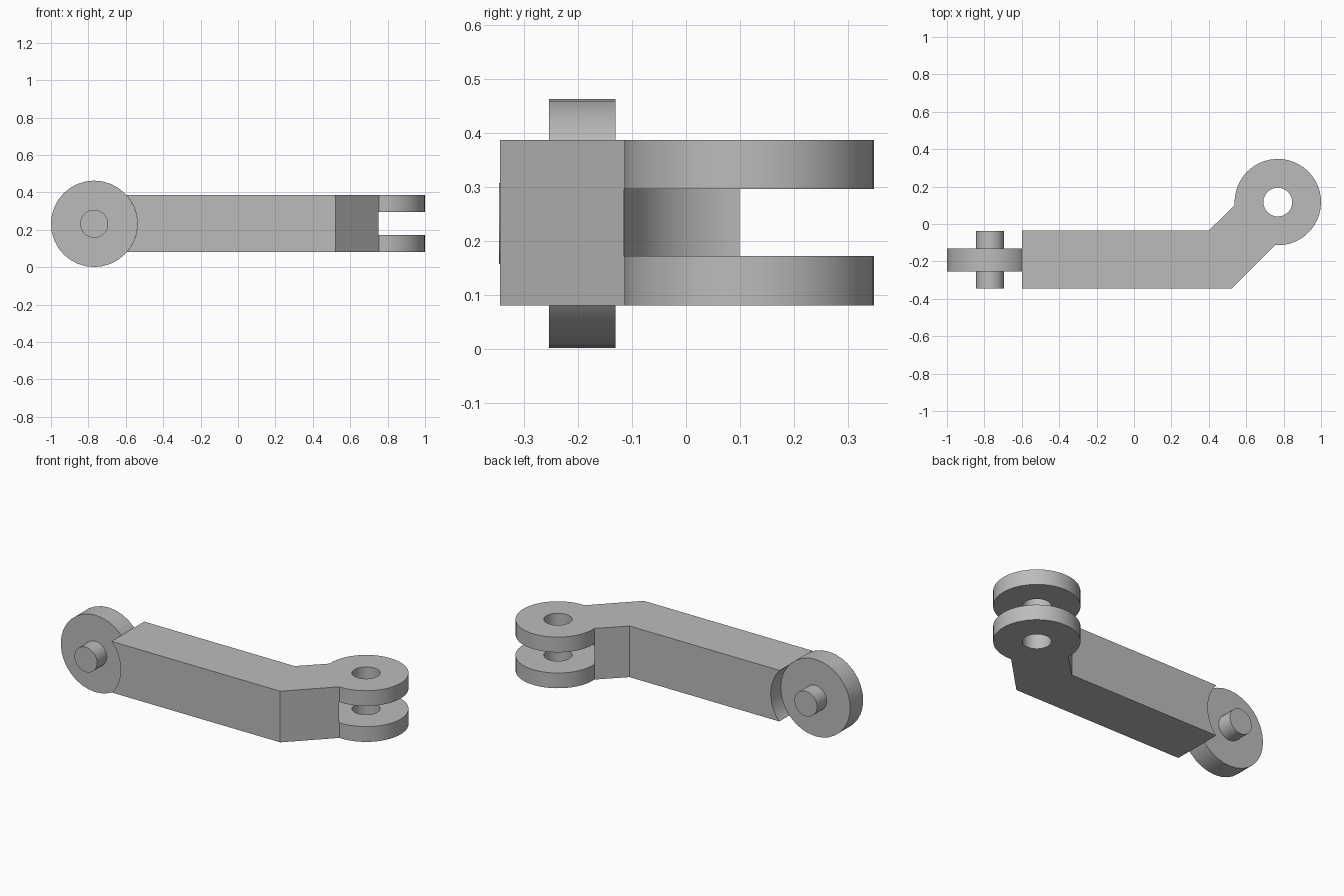
import bpy, bmesh, math
from mathutils import Vector

cube = bpy.data.objects.get("Cube")
if cube:
    bpy.data.objects.remove(cube, do_unlink=True)

# Single plain grey material
GREY = (0.5, 0.5, 0.5, 1)
grey = bpy.data.materials.new("plain grey")
grey.use_nodes = True
grey.diffuse_color = GREY
grey.node_tree.nodes["Principled BSDF"].inputs["Base Color"].default_value = GREY

R = 0.231                                # radius of both rounded ends
BOTTOM, TOP = 0.08, 0.387                # arm height range
MID = (BOTTOM + TOP) / 2
PIVOT = Vector((-0.769, -0.192, 0.232))  # disc end
EYE = Vector((0.769, 0.117, MID))        # fork end


def activate(obj):
    bpy.ops.object.select_all(action='DESELECT')
    obj.select_set(True)
    bpy.context.view_layer.objects.active = obj


def smooth(obj):
    activate(obj)
    bpy.ops.object.shade_smooth_by_angle(angle=math.radians(30))


def cylinder(name, center, radius, depth, along_y=False, sides=32):
    turn = (math.pi / 2, 0, 0) if along_y else (0, 0, 0)
    bpy.ops.mesh.primitive_cylinder_add(vertices=sides, radius=radius, depth=depth,
                                        location=center, rotation=turn)
    obj = bpy.context.object
    obj.name = name
    obj.data.materials.append(grey)
    return obj


def extrude_profile(name, points, z0, z1):
    bm = bmesh.new()
    face = bm.faces.new([bm.verts.new((x, y, z0)) for x, y in points])
    result = bmesh.ops.extrude_face_region(bm, geom=[face])
    verts = [v for v in result["geom"] if isinstance(v, bmesh.types.BMVert)]
    bmesh.ops.translate(bm, verts=verts, vec=(0, 0, z1 - z0))
    bmesh.ops.recalc_face_normals(bm, faces=bm.faces)
    mesh = bpy.data.meshes.new(name)
    bm.to_mesh(mesh)
    bm.free()
    obj = bpy.data.objects.new(name, mesh)
    bpy.context.collection.objects.link(obj)
    mesh.materials.append(grey)
    return obj


def cut(obj, cutter):
    cutter.hide_render = True
    mod = obj.modifiers.new("cut", 'BOOLEAN')
    mod.operation = 'DIFFERENCE'
    mod.solver = 'EXACT'
    mod.object = cutter
    activate(obj)
    bpy.ops.object.modifier_apply(modifier=mod.name)
    bpy.data.objects.remove(cutter, do_unlink=True)


# Bent arm outline, ending in a round eye between the two neck corners
start, end = math.radians(-94), math.radians(184)
STEPS = 36
eye_arc = [(EYE.x + R * math.cos(a), EYE.y + R * math.sin(a))
           for a in (start + (end - start) * i / STEPS for i in range(STEPS + 1))]
outline = [(-0.7, -0.345), (0.522, -0.345), *eye_arc, (0.4, -0.035), (-0.7, -0.035)]
arm = extrude_profile("bent_arm", outline, BOTTOM, TOP)

# Hollow seat for the disc, fork slot and pin hole
cut(arm, cylinder("seat_cutter", PIVOT, R, 1, along_y=True, sides=48))
cut(arm, cylinder("slot_cutter", EYE, R + 0.002, 0.124, sides=48))
cut(arm, cylinder("hole_cutter", EYE, 0.077, 1))
smooth(arm)

# Upright disc and its pivot pin
smooth(cylinder("pivot_disc", PIVOT, R, 0.123, along_y=True))
smooth(cylinder("pivot_pin", PIVOT, 0.075, 0.308, along_y=True))
